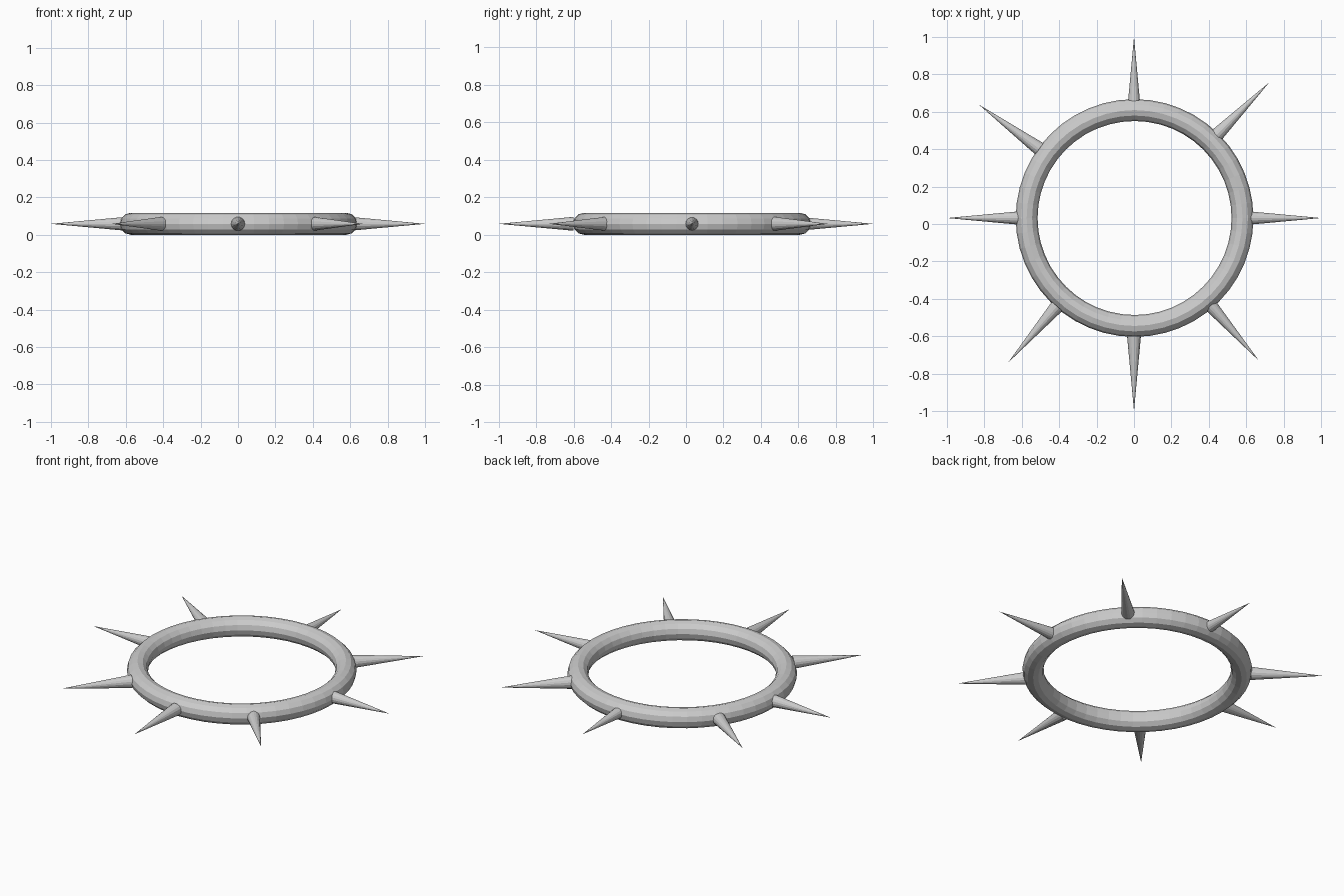
import bpy, math
from mathutils import Vector

if "Cube" in bpy.data.objects:
    bpy.data.objects.remove(bpy.data.objects["Cube"])

CENTER = Vector((0.003, 0.032, 0.059))
MAJOR, MINOR = 0.577, 0.0585
SPIKE_LENGTH, SPIKE_RADIUS = 0.40, 0.037

# Faceted ring
bpy.ops.mesh.primitive_torus_add(major_segments=48, minor_segments=12,
                                 major_radius=MAJOR, minor_radius=MINOR,
                                 location=CENTER)
bpy.context.object.name = "ring"


# Spike with its tip at the given point, lying flat and pointing outwards
def add_spike(name, tip_x, tip_y):
    tip = Vector((tip_x, tip_y, CENTER.z))
    direction = (tip - Vector((0, CENTER.y if tip_x else 0, CENTER.z))).normalized()
    bpy.ops.mesh.primitive_cone_add(
        vertices=16, radius1=SPIKE_RADIUS, radius2=0, depth=SPIKE_LENGTH,
        location=tip - direction * SPIKE_LENGTH / 2,
        rotation=(0, math.pi / 2, math.atan2(direction.y, direction.x)))
    bpy.context.object.name = name


# Slightly irregular, hand-placed spikes around the ring
tips = {
    "spike_right": (1.0, 0.032),
    "spike_back_right": (0.723, 0.757),
    "spike_back": (0.0, 1.0),
    "spike_back_left": (-0.829, 0.638),
    "spike_left": (-1.0, 0.032),
    "spike_front_left": (-0.674, -0.742),
    "spike_front": (0.0, -1.0),
    "spike_front_right": (0.668, -0.731),
}
for name, (x, y) in tips.items():
    add_spike(name, x, y)
